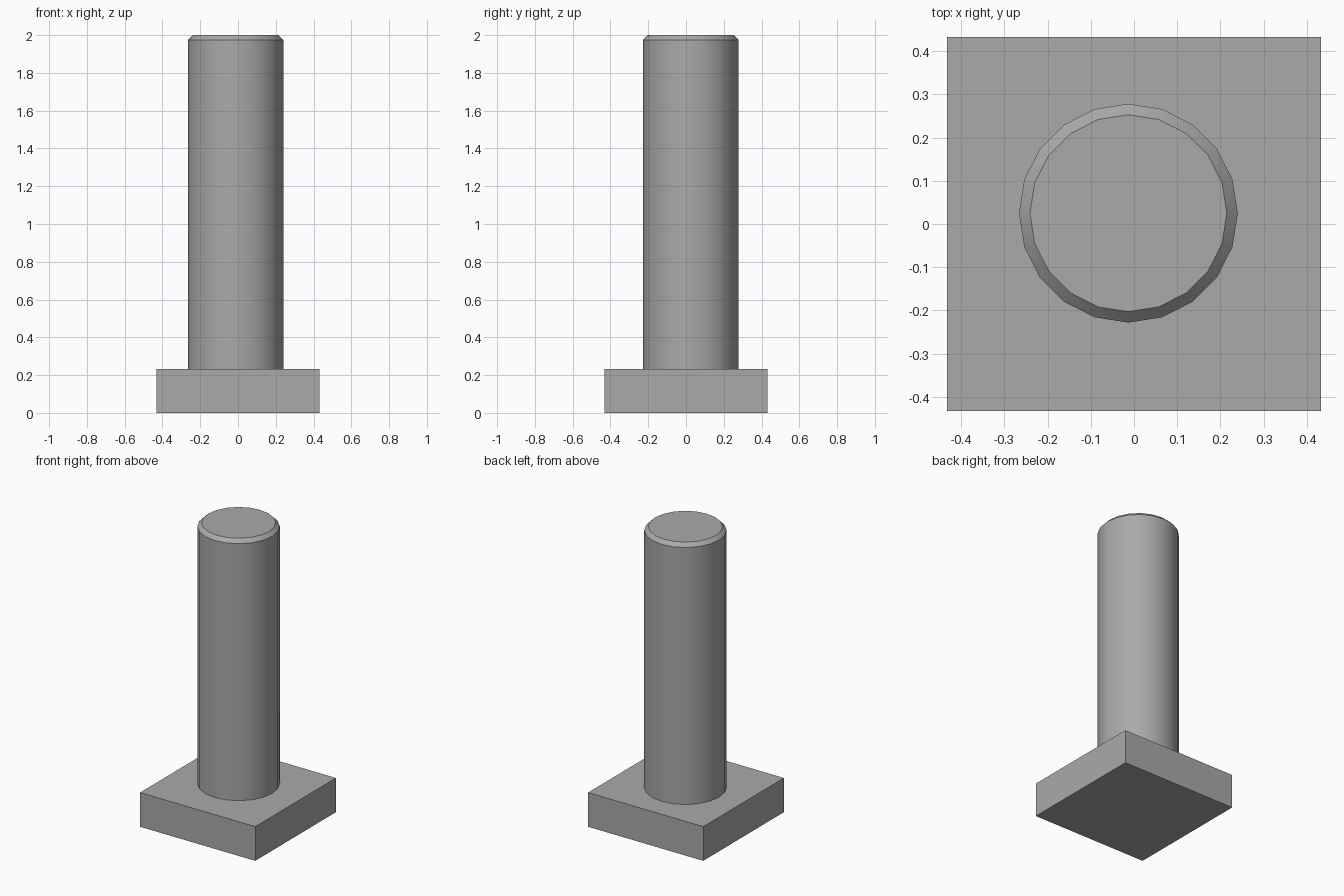
import bpy
import bmesh
from mathutils import Matrix

if "Cube" in bpy.data.objects:
    bpy.data.objects.remove(bpy.data.objects["Cube"], do_unlink=True)

SIDES = 20
BASE_SIZE, BASE_TOP = 0.864, 0.232
RADIUS, CHAMFER, TOP = 0.253, 0.025, 2.0
CENTRE = (-0.013, 0.025)

# Single grey metal
metal = bpy.data.materials.new("grey_metal")
metal.use_nodes = True
grey = (0.4, 0.4, 0.4, 1)
metal.diffuse_color = grey
metal.node_tree.nodes["Principled BSDF"].inputs["Base Color"].default_value = grey


def finish(name, bm):
    mesh = bpy.data.meshes.new(name)
    bm.to_mesh(mesh)
    bm.free()
    mesh.materials.append(metal)
    obj = bpy.data.objects.new(name, mesh)
    bpy.context.collection.objects.link(obj)
    return obj


# Square base plate
bm = bmesh.new()
bmesh.ops.create_cube(bm, size=1, matrix=Matrix.Translation((0, 0, BASE_TOP / 2))
                      @ Matrix.Diagonal((BASE_SIZE, BASE_SIZE, BASE_TOP, 1)))
finish("base_plate", bm)

# Round post, slightly off centre, with a chamfered top rim
bm = bmesh.new()
height = TOP - BASE_TOP
bmesh.ops.create_cone(bm, cap_ends=True, segments=SIDES, radius1=RADIUS, radius2=RADIUS,
                      depth=height,
                      matrix=Matrix.Translation((*CENTRE, BASE_TOP + height / 2)))
rim = [e for e in bm.edges if all(v.co.z > TOP - 0.01 for v in e.verts)]
bmesh.ops.bevel(bm, geom=rim, offset=CHAMFER, segments=1, affect='EDGES')
post = finish("post", bm)

# Smooth round wall with crisp chamfer edges
bpy.ops.object.select_all(action='DESELECT')
post.select_set(True)
bpy.context.view_layer.objects.active = post
bpy.ops.object.shade_smooth_by_angle(angle=0.52)
